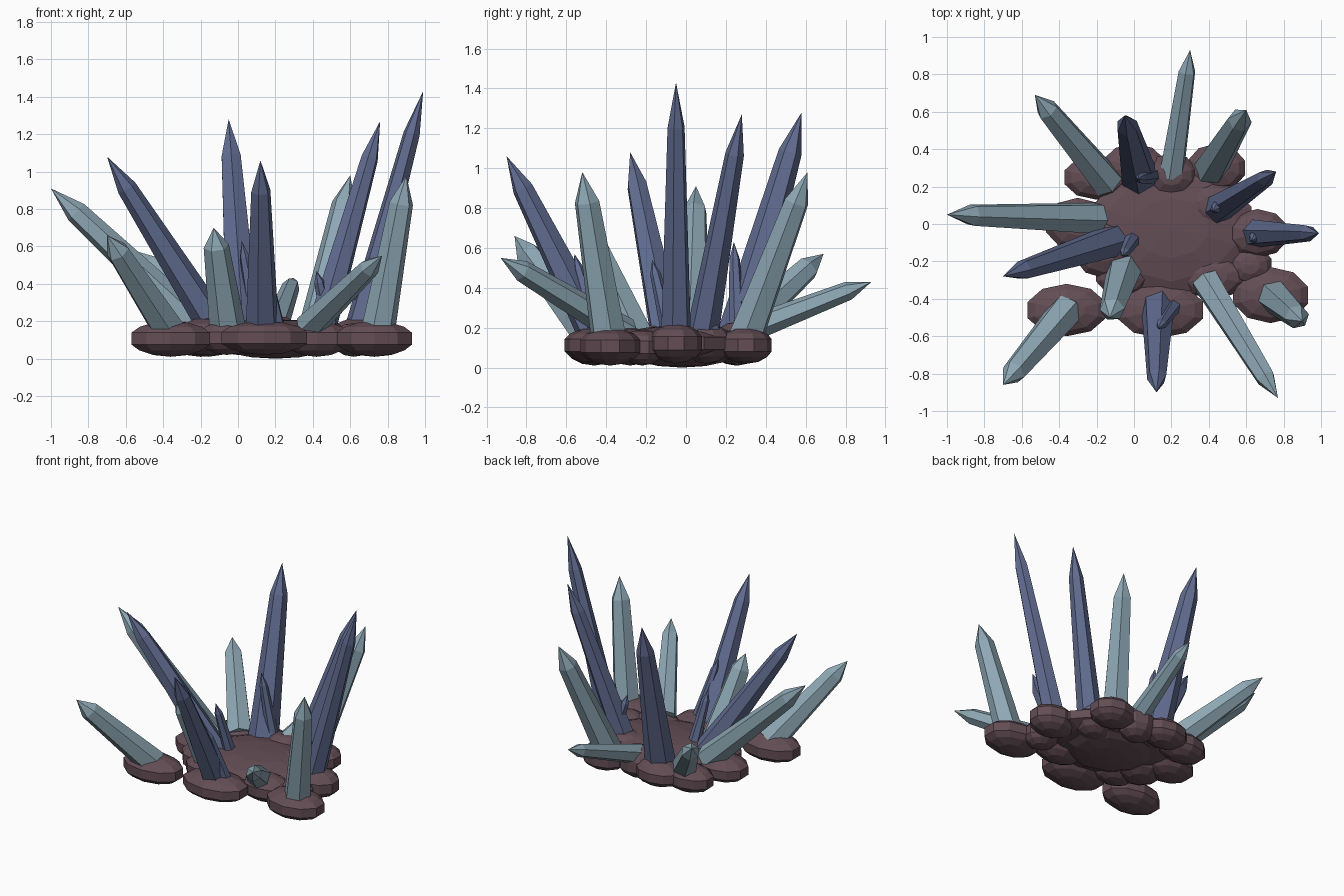
import bpy, bmesh, math
from mathutils import Vector

if "Cube" in bpy.data.objects:
    bpy.data.objects.remove(bpy.data.objects["Cube"])


def material(name, rgb):
    m = bpy.data.materials.new(name)
    m.use_nodes = True
    m.diffuse_color = (*rgb, 1)
    m.node_tree.nodes["Principled BSDF"].inputs["Base Color"].default_value = (*rgb, 1)
    return m


PALE = material("pale blue crystal", (0.27, 0.39, 0.46))
DEEP = material("deep indigo crystal", (0.12, 0.15, 0.28))
ROCK = material("brown rock", (0.125, 0.075, 0.09))


def lathe(name, rings, sides, mat, spin=0.0):
    """Closed faceted solid from (radius, height) rings; radius 0 makes a point."""
    bm = bmesh.new()
    loops = []
    for r, z in rings:
        n = sides if r else 1
        loops.append([bm.verts.new((r * math.cos(spin + math.tau * i / sides),
                                    r * math.sin(spin + math.tau * i / sides), z))
                      for i in range(n)])
    for a, b in zip(loops, loops[1:]):
        for i in range(sides):
            j = (i + 1) % sides
            quad = [a[i % len(a)], a[j % len(a)], b[j % len(b)], b[i % len(b)]]
            bm.faces.new(list(dict.fromkeys(quad)))
    if len(loops[0]) > 1:
        bm.faces.new(loops[0][::-1])
    bmesh.ops.recalc_face_normals(bm, faces=bm.faces[:])
    me = bpy.data.meshes.new(name)
    bm.to_mesh(me)
    bm.free()
    me.materials.append(mat)
    ob = bpy.data.objects.new(name, me)
    bpy.context.collection.objects.link(ob)
    return ob


def crystal(name, base, tip, radius, shoulder, mat, spin=0.0):
    """Tapered hexagonal shaft with a pointed end, from base to tip."""
    base, tip = Vector(base), Vector(tip)
    axis = tip - base
    length = axis.length
    ob = lathe(name, [(radius, 0), (shoulder, length * 0.83), (0, length)], 6, mat, spin)
    ob.location = base
    ob.rotation_mode = 'QUATERNION'
    ob.rotation_quaternion = axis.to_track_quat('Z', 'Y')


def rock(name, x, y, rx, ry, top=0.2, bottom=0.02, turn=0.0):
    """Flattened boulder with a straight belt and domed top and underside."""
    rings = [(0, 0), (0.45, 0.05), (0.8, 0.18), (1, 0.34),
             (1, 0.68), (0.8, 0.84), (0.45, 0.96), (0, 1)]
    ob = lathe(name, rings, 10, ROCK, math.pi / 10)
    ob.location = (x, y, bottom)
    ob.scale = (rx, ry, top - bottom)
    ob.rotation_euler.z = turn


# Rock bed: broad centre and a ring of boulders
rock("rock_center", 0.2, -0.02, 0.45, 0.36, 0.21, 0.03)
for i, spec in enumerate([
        (-0.36, -0.46, 0.22, 0.14), (0.14, -0.46, 0.24, 0.15),
        (0.73, -0.38, 0.21, 0.15), (0.66, -0.05, 0.17, 0.13, 0.22),
        (0.62, -0.22, 0.12, 0.11, 0.19), (0.44, 0.3, 0.16, 0.13),
        (0.2, 0.26, 0.14, 0.12, 0.23), (0.0, 0.31, 0.17, 0.12),
        (-0.2, 0.25, 0.18, 0.12), (-0.3, 0.0, 0.18, 0.14),
        (-0.16, -0.13, 0.17, 0.16, 0.22), (-0.06, -0.27, 0.15, 0.12),
        (0.42, -0.28, 0.18, 0.12), (0.42, 0.1, 0.15, 0.13, 0.22)]):
    rock(f"rock_{i + 1}", *spec, bottom=0.01 + 0.01 * (i % 2))
rock("rock_underside", 0.2, -0.02, 0.3, 0.26, 0.15, 0.0)

# Tall indigo crystals
for name, base, tip, r in [
        ("back", (0.03, 0.24, 0.1), (-0.05, 0.58, 1.28), 0.105),
        ("left_rear", (0.43, 0.07, 0.1), (0.76, 0.28, 1.27), 0.085),
        ("left", (0.63, -0.05, 0.1), (0.99, -0.05, 1.43), 0.08),
        ("front", (0.13, -0.42, 0.1), (0.12, -0.9, 1.06), 0.095),
        ("right", (-0.08, -0.08, 0.1), (-0.7, -0.28, 1.08), 0.095)]:
    crystal("tall_crystal_" + name, base, tip, r, r * 0.56, DEEP, 0.3)

# Small indigo shards leaning against the tall crystals
for name, base, tip in [
        ("back", (0.11, 0.26, 0.12), (0.02, 0.24, 0.63)),
        ("left_rear", (0.5, 0.14, 0.12), (0.42, 0.07, 0.47)),
        ("left", (0.69, -0.01, 0.12), (0.63, -0.09, 0.44)),
        ("front", (0.22, -0.43, 0.12), (0.13, -0.56, 0.57)),
        ("right", (0.0, -0.07, 0.12), (-0.06, -0.17, 0.54))]:
    crystal("small_shard_" + name, base, tip, 0.045, 0.027, DEEP)

# Pale crystals
for name, base, tip, r in [
        ("right", (-0.2, 0.03, 0.16), (-1.0, 0.05, 0.91), 0.09),
        ("back_right", (-0.14, 0.22, 0.14), (-0.53, 0.69, 0.57), 0.09),
        ("back", (0.2, 0.26, 0.17), (0.3, 0.93, 0.43), 0.07),
        ("back_left", (0.4, 0.28, 0.1), (0.6, 0.61, 0.98), 0.095),
        ("front_left", (0.74, -0.38, 0.1), (0.9, -0.52, 0.98), 0.095),
        ("front_left_low", (0.38, -0.3, 0.17), (0.77, -0.93, 0.55), 0.08),
        ("front_right", (-0.36, -0.46, 0.14), (-0.7, -0.86, 0.66), 0.095),
        ("front_center", (-0.05, -0.24, 0.12), (-0.13, -0.5, 0.7), 0.1)]:
    crystal("pale_crystal_" + name, base, tip, r, r * 0.68, PALE, 0.4)
